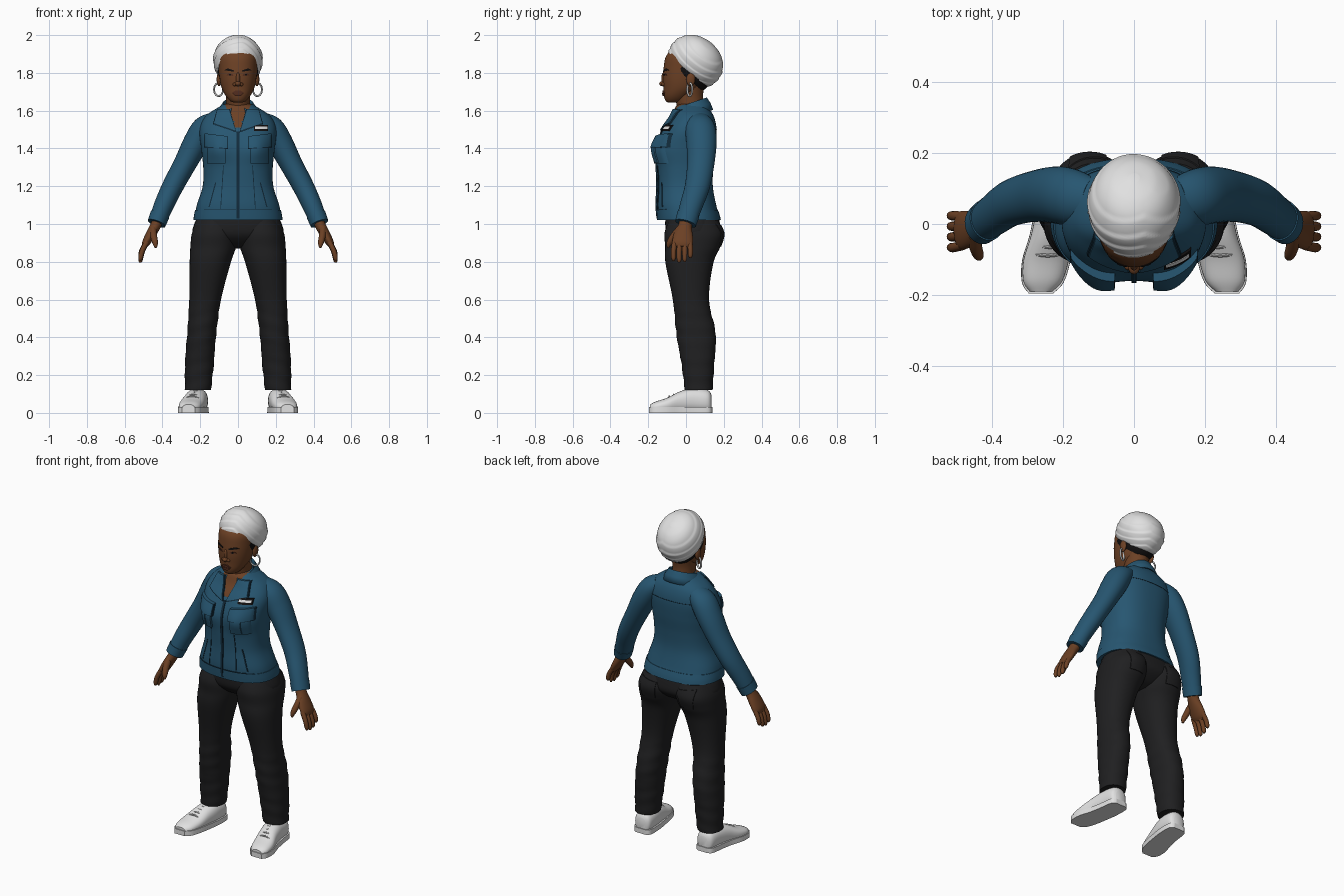
import bpy, bmesh, math
from mathutils import Vector
from mathutils.bvhtree import BVHTree

old = bpy.data.objects.get("Cube")
if old:
    bpy.data.objects.remove(old, do_unlink=True)


def material(name, r, g, b):
    m = bpy.data.materials.new(name)
    m.use_nodes = True
    m.diffuse_color = (r, g, b, 1)
    shader = m.node_tree.nodes["Principled BSDF"]
    shader.inputs["Base Color"].default_value = (r, g, b, 1)
    shader.inputs["Roughness"].default_value = .8
    return m


SKIN = material("brown skin", .15, .052, .018)
LIPS = material("dark brown lips", .09, .027, .014)
BLUE = material("blue jacket cloth", .02, .093, .165)
SEAM = material("dark blue seam", .006, .025, .045)
BLACK = material("charcoal trousers", .014, .014, .015)
WHITE = material("white cloth", .75, .75, .75)
HAIR = material("black hair", .006, .005, .005)
SILVER = material("silver metal", .55, .55, .55)
X, Y, Z = Vector((1, 0, 0)), Vector((0, 1, 0)), Vector((0, 0, 1))
made = []


def finish(name, bm, mats):
    """Turn a bmesh into a named object."""
    bmesh.ops.recalc_face_normals(bm, faces=bm.faces)
    mesh = bpy.data.meshes.new(name)
    bm.to_mesh(mesh)
    bm.free()
    ob = bpy.data.objects.new(name, mesh)
    bpy.context.collection.objects.link(ob)
    for m in mats:
        mesh.materials.append(m)
    made.append(ob)
    return ob


def spline(rows, steps):
    """Smooth the rows into a denser list of rows."""
    rows = [Vector(r) for r in rows]
    out = []
    for i in range(len(rows) - 1):
        a, b = rows[max(i - 1, 0)], rows[i]
        c, d = rows[i + 1], rows[min(i + 2, len(rows) - 1)]
        for k in range(steps):
            t = k / steps
            out.append(b + (c - a) * t / 2 + (a * 2 - b * 5 + c * 4 - d) * t * t / 2
                       + (b * 3 - a - c * 3 + d) * t ** 3 / 2)
    return out + [rows[-1]]


def loft(name, rows, mat, side=1, ref=X, axis=None, n=32, power=2, steps=5,
         shape=None, paint=None):
    """Skin rings of (x, y, z, radius along ref, other radius) into a closed tube."""
    rows = spline(rows, steps)
    bm = bmesh.new()
    rings = []
    for i, r in enumerate(rows):
        centre = Vector(r[:3])
        t = axis or (Vector(rows[min(i + 1, len(rows) - 1)][:3])
                     - Vector(rows[max(i - 1, 0)][:3])).normalized()
        u = (ref - t * ref.dot(t)).normalized()
        v = t.cross(u)
        ring = []
        for k in range(n):
            a = math.tau * k / n
            c, s = math.cos(a), math.sin(a)
            c = math.copysign(abs(c) ** (2 / power), c)
            s = math.copysign(abs(s) ** (2 / power), s)
            p = centre + u * c * r[3] + v * s * r[4]
            if shape:
                p = shape(p, centre)
            ring.append(bm.verts.new((p.x * side, p.y, p.z)))
        rings.append(ring)
    for a, b in zip(rings, rings[1:]):
        for k in range(n):
            j = (k + 1) % n
            bm.faces.new((a[k], a[j], b[j], b[k]))
    bm.faces.new(rings[0])
    bm.faces.new(rings[-1])
    if paint:
        for f in bm.faces:
            f.material_index = int(paint(f.calc_center_median()))
    return finish(name, bm, mat if isinstance(mat, list) else [mat])


def plate(name, target, corners, thick, mat, side=1, face=-1, n=10):
    """Lay a four-cornered patch, given in x and z, over a target's surface."""
    mesh = target.data
    tree = BVHTree.FromPolygons([v.co for v in mesh.vertices],
                                [p.vertices for p in mesh.polygons])
    a, b, c, d = [Vector(p) for p in corners]
    bm = bmesh.new()
    grid, depth = [], face * .1
    for i in range(n + 1):
        left, right = a.lerp(d, i / n), b.lerp(c, i / n)
        row = []
        for k in range(n + 1):
            p = left.lerp(right, k / n)
            hit = tree.ray_cast(Vector((p.x * side, face, p.y)), -Y * face)[0]
            depth = hit.y if hit else depth
            row.append(bm.verts.new((p.x * side, depth + face * thick, p.y)))
        grid.append(row)
    for i in range(n):
        for k in range(n):
            bm.faces.new((grid[i][k], grid[i][k + 1], grid[i + 1][k + 1], grid[i + 1][k]))
    new = bmesh.ops.extrude_face_region(bm, geom=bm.faces[:])["geom"]
    bmesh.ops.translate(bm, vec=-Y * face * (thick + .004),
                        verts=[g for g in new if isinstance(g, bmesh.types.BMVert)])
    return finish(name, bm, [mat])


def box(x0, x1, z0, z1):
    return [(x0, z1), (x1, z1), (x1, z0), (x0, z0)]


def ball(name, place, scale, mat):
    bpy.ops.mesh.primitive_uv_sphere_add(segments=20, ring_count=12, radius=1, location=place)
    ob = bpy.context.object
    ob.name, ob.scale = name, scale
    ob.data.materials.append(mat)
    made.append(ob)


# Jacket body, with the open neckline showing skin
def bust(p, centre):
    if p.y < 0:
        p.y -= .022 * math.exp(-((abs(p.x) - .11) / .06) ** 2 - ((p.z - 1.4) / .07) ** 2)
    return p


jacket = loft("jacket_body", [
    (0, .015, 1.03, .23, .165), (0, .002, 1.1, .218, .158), (0, -.005, 1.2, .187, .147),
    (0, -.005, 1.3, .184, .15), (0, 0, 1.4, .195, .157), (0, .02, 1.5, .203, .142),
    (0, .035, 1.57, .172, .112), (0, .03, 1.62, .1, .085), (0, .03, 1.635, .07, .065)],
    [BLUE, SKIN], axis=Z, n=96, power=2.4, steps=8, shape=bust,
    paint=lambda p: p.y < .02 and abs(p.x) < (p.z - 1.49) * .5)
loft("jacket_hem_band", [(0, .016, 1.02, .236, .169), (0, .012, 1.045, .233, .167),
                         (0, .006, 1.075, .227, .163)], BLUE, axis=Z, n=64, power=2.4)

# Collar stand, higher at the back
bm = bmesh.new()
strips = []
for i in range(41):
    a = math.radians(25 + 310 * i / 40)
    top = 1.61 + .03 * (1 - math.cos(a))
    strips.append([bm.verts.new((w * math.sin(a), .022 - l * math.cos(a), top - drop))
                   for w, l, drop in ((.07, .075, .02), (.08, .088, 0), (.1, .108, .03), (.12, .122, .065))])
for a, b in zip(strips, strips[1:]):
    for k in range(3):
        bm.faces.new((a[k], a[k + 1], b[k + 1], b[k]))
collar = finish("jacket_collar", bm, [BLUE])
collar.modifiers.new("cloth", "SOLIDIFY").thickness = .008

# Jacket front details
plate("zip", jacket, box(-.007, .007, 1.03, 1.49), .006, SEAM, n=30)
for s, tag in ((1, "left"), (-1, "right")):
    plate(tag + "_lapel_edge", jacket, [(.044, 1.61), (.112, 1.605), (.133, 1.528), (.008, 1.485)], .008, SEAM, s)
    plate(tag + "_lapel", jacket, [(.05, 1.61), (.108, 1.605), (.127, 1.534), (.014, 1.495)], .014, BLUE, s)
    plate(tag + "_chest_pocket", jacket, box(.065, .165, 1.32, 1.45), .014, BLUE, s)
    plate(tag + "_pocket_pleat", jacket, box(.1, .13, 1.325, 1.42), .02, BLUE, s)
    plate(tag + "_flap_edge", jacket, [(.053, 1.463), (.18, 1.477), (.18, 1.405), (.053, 1.397)], .018, SEAM, s)
    plate(tag + "_pocket_flap", jacket, [(.055, 1.465), (.178, 1.48), (.178, 1.41), (.055, 1.402)], .024, BLUE, s)
    plate(tag + "_waist_pocket", jacket, [(.115, 1.22), (.121, 1.22), (.156, 1.09), (.15, 1.09)], .003, SEAM, s)
    plate(tag + "_front_seam", jacket, [(.075, 1.31), (.079, 1.31), (.094, 1.08), (.09, 1.08)], .003, SEAM, s)
    plate(tag + "_hem_seam", jacket, box(.01, .18, 1.076, 1.08), .005, SEAM, s)
    plate(tag + "_yoke_seam", jacket, box(.0, .17, 1.5, 1.503), .002, SEAM, s, 1)
plate("name_badge", jacket, box(.085, .16, 1.492, 1.525), .008, HAIR)
plate("badge_strip", jacket, box(.09, .155, 1.504, 1.516), .01, WHITE)

# Trousers seat
loft("trousers_seat", [(0, .03, 1.06, .2, .135), (0, .035, 1, .232, .145), (0, .04, .94, .235, .14),
                       (0, .04, .89, .14, .09), (0, .04, .87, .04, .04)], BLACK, axis=Z, power=2.3)

for s, tag in ((1, "left"), (-1, "right")):
    # Arm and cuff
    loft(tag + "_sleeve", [(.12, .065, 1.545, .065, .05), (.175, .075, 1.505, .08, .068),
                           (.222, .082, 1.43, .08, .068), (.28, .078, 1.32, .072, .06),
                           (.345, .06, 1.2, .066, .056), (.392, .028, 1.1, .06, .052),
                           (.428, 0, 1.01, .054, .046)], BLUE, s, Y)
    loft(tag + "_cuff", [(.413, .012, 1.05, .06, .052), (.431, -.002, 1.003, .057, .049)], BLUE, s, Y)
    # Hand
    loft(tag + "_palm", [(.42, .003, 1.03, .035, .03), (.437, -.005, .99, .036, .028),
                         (.462, -.014, .945, .05, .026), (.487, -.018, .9, .054, .021),
                         (.497, -.02, .878, .04, .012)], SKIN, s, Y)
    for k, finger in enumerate(("index", "middle", "ring", "little")):
        y = -.06 + .027 * k
        drop = (.095, .105, .1, .08)[k]
        loft(tag + "_" + finger + "_finger", [
            (.483, y, .905, .014, .014), (.507, y * 1.1, .905 - drop * .5, .0135, .0135),
            (.516, y * 1.1, .905 - drop * .9, .012, .012), (.517, y * 1.1, .9 - drop, .005, .005)],
            SKIN, s, Y, n=12)
    loft(tag + "_thumb", [(.45, -.03, .975, .02, .018), (.446, -.065, .935, .019, .018),
                          (.438, -.088, .9, .015, .015), (.435, -.095, .875, .006, .006)], SKIN, s, Y, n=14)
    # Trouser leg with slight cloth ripples near the ankle
    leg = loft(tag + "_trouser_leg", [
        (.115, .04, 1.02, .1, .13), (.124, .043, .95, .12, .157), (.131, .036, .88, .121, .146),
        (.148, .018, .79, .108, .126), (.174, .026, .6, .084, .096), (.192, .053, .42, .077, .104),
        (.204, .063, .26, .076, .087), (.212, .067, .12, .069, .073)], BLACK, s, axis=Z, n=40, steps=9,
        power=2.2, shape=lambda p, c: c + (p - c) * (1 + .02 * math.sin(p.z * 75 + p.x * 20)
                                                     * (p.z < .3 or .35 < p.z < .55)))
    plate(tag + "_back_pocket", leg, [(.075, .985), (.185, 1), (.175, .88), (.085, .88)], .004, BLACK, s, 1)

    # Shoe upper, sole and laces
    last = [(.212, .135, .05, .03, .045), (.213, .115, .06, .052, .06), (.218, .04, .065, .058, .065),
            (.23, -.03, .057, .06, .057), (.247, -.1, .04, .064, .04), (.257, -.16, .03, .055, .03),
            (.262, -.19, .025, .032, .02)]

    def flat(p, c):
        return Vector((p.x, p.y, max(p.z, .012)))

    def slab(p, c):
        return Vector((c.x + (p.x - c.x) * 1.07, c.y * 1.03, .03 if p.z > c.z else 0))

    loft(tag + "_shoe", last, WHITE, s, shape=flat, power=2.3, axis=-Y)
    loft(tag + "_sole", last, WHITE, s, shape=slab, power=2.6, axis=-Y)
    for k in range(4):
        y, x, z = -.085 + .024 * k, .243 - .006 * k, .088 + .009 * k
        loft(tag + "_lace", [(x - .036, y, z - .012, .005, .005), (x, y - .004, z, .005, .005),
                             (x + .036, y, z - .012, .005, .005)], SILVER, s, Z, n=8)

# Neck and head
loft("neck", [(0, .03, 1.54, .075, .065), (0, .025, 1.61, .064, .07), (0, .015, 1.68, .064, .075),
              (0, .02, 1.74, .07, .08)], SKIN, axis=Z)
head = loft("head", [(0, -.07, 1.642, .02, .022), (0, -.06, 1.652, .042, .048), (0, -.045, 1.68, .066, .072),
                     (0, -.022, 1.72, .086, .097), (0, -.01, 1.77, .097, .112), (0, 0, 1.83, .102, .118),
                     (0, .01, 1.89, .1, .115), (0, .02, 1.94, .07, .08)], SKIN, axis=Z, n=48, power=2.15)
ball("nose_bridge", (0, -.118, 1.768), (.011, .013, .035), SKIN)
ball("nose_tip", (0, -.122, 1.743), (.016, .02, .014), SKIN)
plate("upper_lip", head, [(-.012, 1.708), (.012, 1.708), (.032, 1.694), (-.032, 1.694)], .007, LIPS)
plate("lower_lip", head, [(-.03, 1.693), (.03, 1.693), (.014, 1.677), (-.014, 1.677)], .008, LIPS)
for s, tag in ((1, "left"), (-1, "right")):
    ball(tag + "_nostril", (s * .017, -.117, 1.739), (.011, .013, .01), SKIN)
    ball(tag + "_ear", (s * .1, .025, 1.765), (.013, .024, .036), SKIN)
    plate(tag + "_eye", head, [(.03, 1.795), (.052, 1.796), (.062, 1.787), (.024, 1.784)], .002, LIPS, s)
    plate(tag + "_iris", head, box(.038, .048, 1.785, 1.795), .004, HAIR, s)
    plate(tag + "_brow", head, [(.02, 1.813), (.055, 1.824), (.072, 1.814), (.02, 1.806)], .003, HAIR, s)
    # Hoop earring
    bpy.ops.mesh.primitive_torus_add(major_radius=.034, minor_radius=.0055, major_segments=28, minor_segments=10,
                                     location=(s * .103, .02, 1.712), rotation=(math.pi / 2, 0, s * .5))
    hoop = bpy.context.object
    hoop.name = tag + "_hoop_earring"
    hoop.scale.x = .8
    hoop.data.materials.append(SILVER)
    made.append(hoop)

# Hair line and head wrap, both tilted back
tilt = Vector((0, .62, .785))
base = Vector((0, .01, 1.81))


def stack(*rows):
    return [(*(base + tilt * h), w, l) for h, w, l in rows]


def folds(p, centre):
    h = (p - base).dot(tilt)
    wave = (h * 24 + abs(p.x - .03) * 9 + p.x * 5) % 1
    return centre + (p - centre) * (.985 + .035 * min(wave, (1 - wave) * 5))


loft("hair_line", stack((-.034, .098, .125), (-.01, .105, .133), (.03, .105, .135)), HAIR, axis=tilt)
loft("head_wrap", stack((-.004, .103, .13), (.012, .115, .142), (.05, .128, .153), (.1, .128, .149),
                        (.15, .102, .118), (.18, .065, .072), (.194, .015, .015)),
     WHITE, axis=tilt, n=96, steps=10, shape=folds)

# Smooth shading with sharp edges kept
bpy.ops.object.select_all(action="DESELECT")
for ob in made:
    ob.select_set(True)
bpy.context.view_layer.objects.active = made[0]
bpy.ops.object.shade_smooth_by_angle(angle=math.radians(40))
